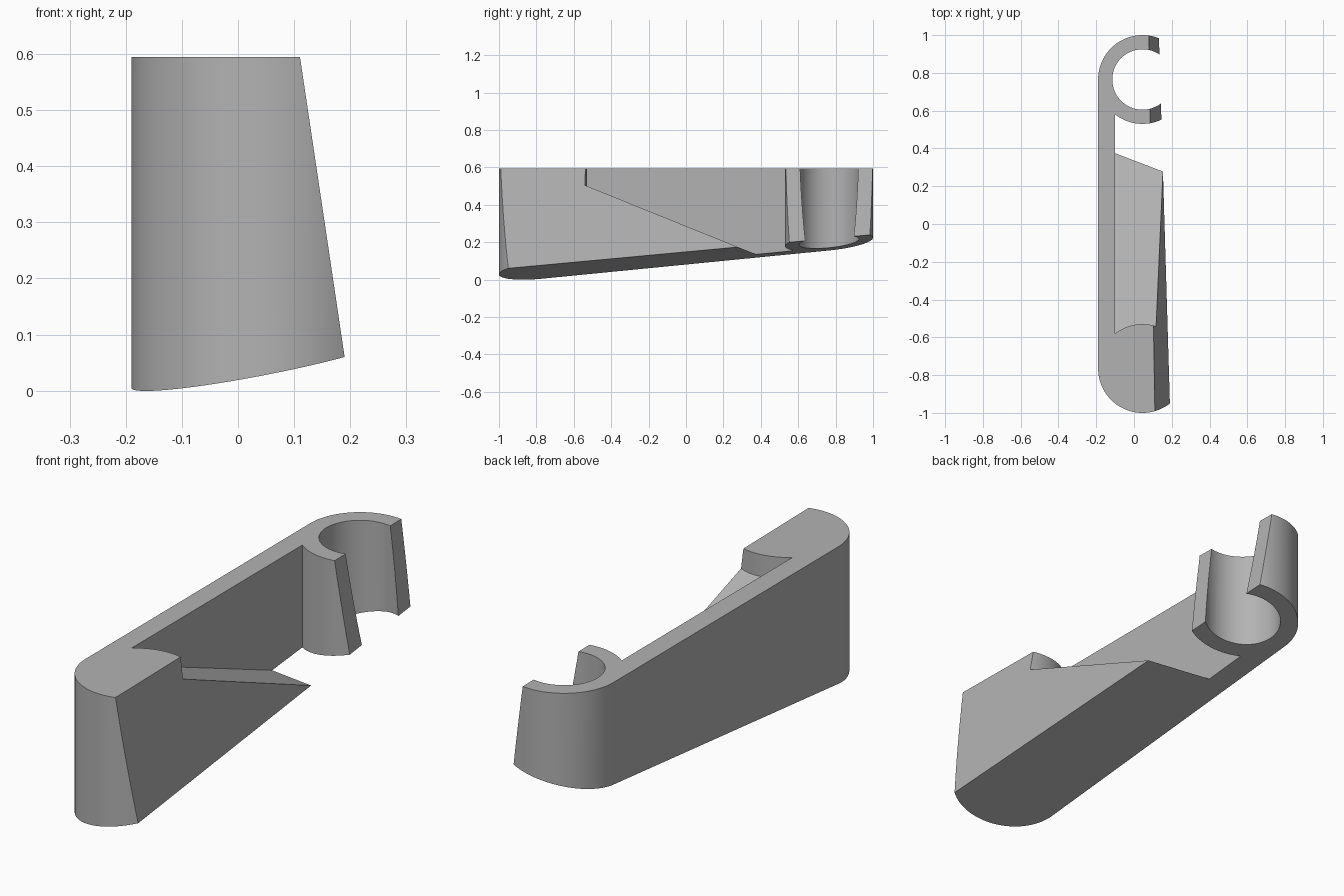
import bpy, bmesh
from math import cos, sin, pi, acos, radians
from mathutils import Vector

if "Cube" in bpy.data.objects:
    bpy.data.objects.remove(bpy.data.objects["Cube"])

TOP = 0.595
CX, CY = 0.045, 0.765      # end centres at +-CY
R_OUT, R_HOLE = 0.235, 0.16
WALL_X = -0.10             # inner face of the long wall

grey = bpy.data.materials.new("plain_grey")
grey.use_nodes = True
colour = (0.45, 0.45, 0.45, 1)
grey.diffuse_color = colour
grey.node_tree.nodes["Principled BSDF"].inputs["Base Color"].default_value = colour


def arc(cy, r, start, end, n):
    return [(CX + r * cos(start + (end - start) * i / n),
             cy + r * sin(start + (end - start) * i / n)) for i in range(n + 1)]


def underside(x, y):
    return 0.1169 + 0.1926 * x + 0.0984 * y


def ramp(x, y):
    return 0.5 - 0.404 * (y + 0.53)


def prism(name, outline, floor, top, trim=None):
    """Upright prism over a plan outline, with a sloped floor."""
    bm = bmesh.new()
    low = [bm.verts.new((x, y, floor(x, y))) for x, y in outline]
    high = [bm.verts.new((x, y, top)) for x, y in outline]
    bm.faces.new(low[::-1])
    bm.faces.new(high)
    n = len(outline)
    for i in range(n):
        j = (i + 1) % n
        bm.faces.new((low[i], low[j], high[j], high[i]))
    if trim:
        point, normal = trim
        cut = bmesh.ops.bisect_plane(bm, geom=bm.verts[:] + bm.edges[:] + bm.faces[:],
                                     plane_co=point, plane_no=normal, clear_outer=True)
        rim = [e for e in cut["geom_cut"] if isinstance(e, bmesh.types.BMEdge)]
        bmesh.ops.holes_fill(bm, edges=rim, sides=0)
    bmesh.ops.recalc_face_normals(bm, faces=bm.faces[:])
    mesh = bpy.data.meshes.new(name)
    bm.to_mesh(mesh)
    bm.free()
    mesh.materials.append(grey)
    ob = bpy.data.objects.new(name, mesh)
    bpy.context.collection.objects.link(ob)
    return ob


# Long round-ended body, trimmed by the leaning right-hand plane
outline = arc(CY, R_OUT, 0, pi, 48) + arc(-CY, R_OUT, pi, 2 * pi, 48)
lean = (Vector((0.1838, 0, 0)), Vector((1, 0.016, 0.15)))
body = prism("clip_body", outline, underside, TOP, lean)

# Pocket between the round ends, with a ramped floor
a = acos((WALL_X - CX) / R_OUT)
pocket_plan = arc(-CY, R_OUT, a, 0, 32) + arc(CY, R_OUT, 2 * pi, 2 * pi - a, 32)
pocket = prism("pocket_cutter", pocket_plan, ramp, 1)

# Round hole that opens the rear end into a hook
hole = prism("hole_cutter", arc(CY, R_HOLE, 0, 2 * pi, 64)[:-1], lambda x, y: -0.3, 1)

for cutter in (pocket, hole):
    cutter.hide_render = True
    mod = body.modifiers.new(cutter.name, "BOOLEAN")
    mod.operation = "DIFFERENCE"
    mod.solver = "EXACT"
    mod.object = cutter

# Bake the cuts and remove the helpers
bpy.context.view_layer.update()
baked = bpy.data.meshes.new_from_object(
    body.evaluated_get(bpy.context.evaluated_depsgraph_get()))
body.modifiers.clear()
body.data = baked
for cutter in (pocket, hole):
    bpy.data.objects.remove(cutter)

bpy.ops.object.select_all(action="DESELECT")
body.select_set(True)
bpy.context.view_layer.objects.active = body
bpy.ops.object.shade_smooth_by_angle(angle=radians(25))
